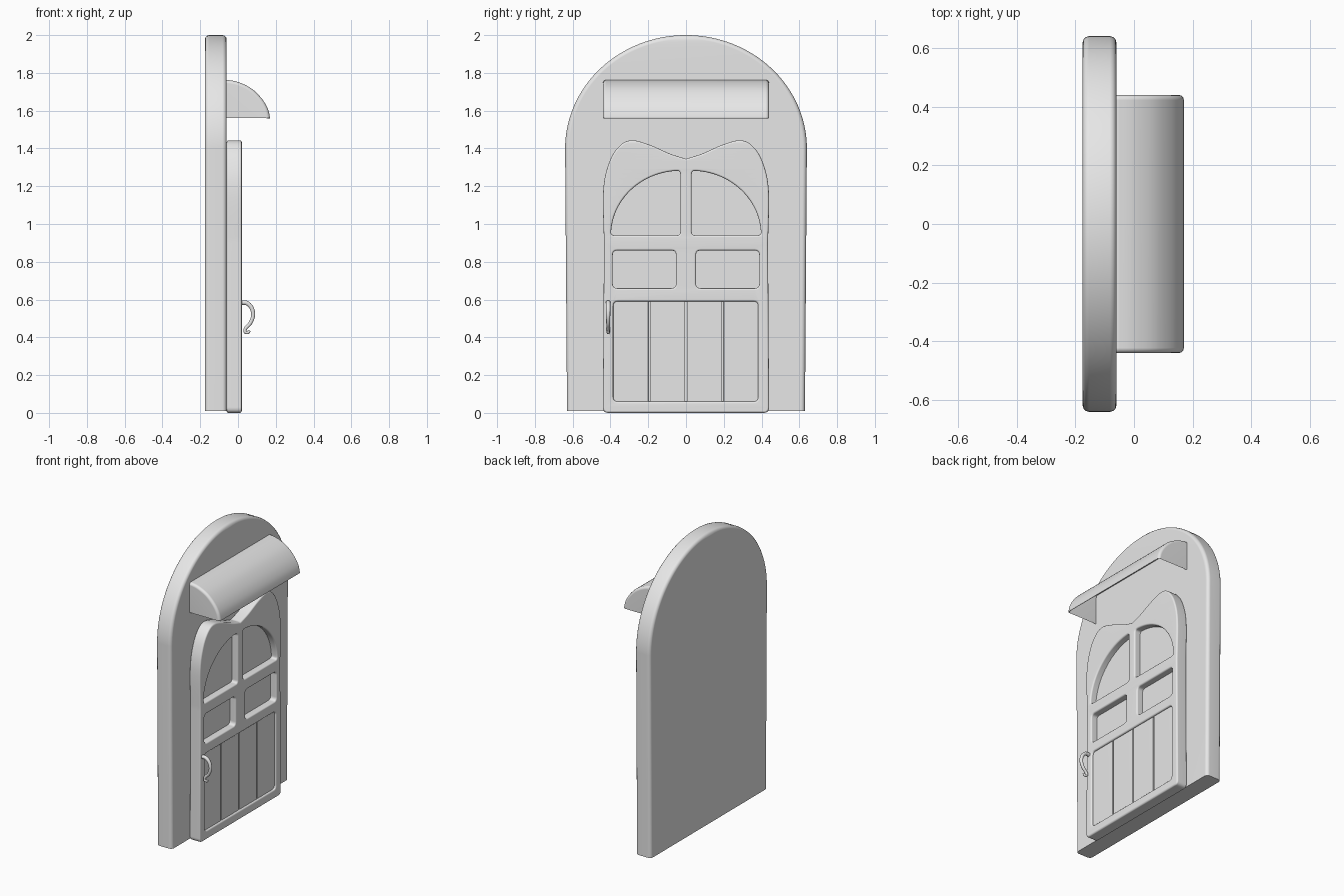
import bpy, bmesh, math
from mathutils import Matrix, Vector

cube = bpy.data.objects.get("Cube")
if cube:
    bpy.data.objects.remove(cube)

grey = bpy.data.materials.new("plain_grey")
grey.use_nodes = True
grey.diffuse_color = (0.8, 0.8, 0.8, 1)
grey.node_tree.nodes["Principled BSDF"].inputs["Base Color"].default_value = (0.8, 0.8, 0.8, 1)

# Flat outlines are drawn in (y, z); this stands them up facing +x
STAND = Matrix(((0, 0, 1, 0), (1, 0, 0, 0), (0, 1, 0, 0), (0, 0, 0, 1)))


def finish(name, bm, smooth=40):
    mesh = bpy.data.meshes.new(name)
    bm.to_mesh(mesh)
    bm.free()
    mesh.materials.clear()
    mesh.materials.append(grey)
    mesh.shade_smooth()
    mesh.set_sharp_from_angle(angle=math.radians(smooth))
    obj = bpy.data.objects.new(name, mesh)
    bpy.context.collection.objects.link(obj)
    return obj


def weighted(obj):
    mod = obj.modifiers.new("normals", 'WEIGHTED_NORMAL')
    mod.keep_sharp = True
    return obj


def smooth_path(points, steps=6):
    """Catmull-Rom path through the points."""
    p = [Vector(v) for v in points]
    p = [p[0]] + p + [p[-1]]
    out = []
    for a, b, c, d in zip(p, p[1:], p[2:], p[3:]):
        for i in range(steps):
            t = i / steps
            out.append(0.5 * (2 * b + (c - a) * t + (2 * a - 5 * b + 4 * c - d) * t ** 2
                              + (3 * b - a - 3 * c + d) * t ** 3))
    return out + [p[-1]]


def round_corners(points, r):
    """Replace each sharp corner of a closed outline by a small arc."""
    p = [Vector(v) for v in points]
    out = []
    for i, v in enumerate(p):
        a, b = p[i - 1] - v, p[(i + 1) % len(p)] - v
        if (-a).angle(b) < 1:
            out.append(v)
            continue
        start = v + a.normalized() * min(r, a.length * 0.6)
        end = v + b.normalized() * min(r, b.length * 0.6)
        for k in range(6):
            t = k / 5
            out.append(start * (1 - t) ** 2 + v * 2 * t * (1 - t) + end * t ** 2)
    return out


def grow(points, d):
    """Offset a counter-clockwise outline outward."""
    out = []
    for i, v in enumerate(points):
        a = (v - points[i - 1]).normalized()
        b = (points[(i + 1) % len(points)] - v).normalized()
        n, m = Vector((a.y, -a.x)), Vector((b.y, -b.x))
        out.append(v + (n + m) * d / (1 + n.dot(m)))
    return out


def curve_bmesh(data):
    """Evaluate a curve to a welded bmesh."""
    helper = bpy.data.objects.new("helper_curve", data)
    bpy.context.collection.objects.link(helper)
    graph = bpy.context.evaluated_depsgraph_get()
    mesh = bpy.data.meshes.new_from_object(helper.evaluated_get(graph))
    bm = bmesh.new()
    bm.from_mesh(mesh)
    bpy.data.objects.remove(helper)
    bpy.data.meshes.remove(mesh)
    bmesh.ops.remove_doubles(bm, verts=bm.verts, dist=0.0001)
    return bm


def add_poly(data, points, closed):
    spline = data.splines.new('POLY')
    spline.points.add(len(points) - 1)
    for p, v in zip(spline.points, points):
        p.co = (*v.to_3d(), 1)
    spline.use_cyclic_u = closed


def slab(outline, holes, x_back, x_front, edge):
    """Round-edged plate with holes, between two x positions."""
    data = bpy.data.curves.new("slab_outline", 'CURVE')
    data.dimensions = '2D'
    data.fill_mode = 'BOTH'
    data.bevel_depth = edge
    data.bevel_resolution = 2
    data.extrude = (x_front - x_back) / 2 - edge
    add_poly(data, grow(outline, -edge), True)
    for hole in holes:
        add_poly(data, grow(hole, edge), True)
    bm = curve_bmesh(data)
    bm.transform(Matrix.Translation(((x_front + x_back) / 2, 0, 0)) @ STAND)
    bmesh.ops.recalc_face_normals(bm, faces=bm.faces)
    return bm


def box(name, low, high, edge=0.0):
    low, high = Vector(low), Vector(high)
    bm = bmesh.new()
    bmesh.ops.create_cube(bm, size=1)
    bm.transform(Matrix.Translation((low + high) / 2) @ Matrix.Diagonal((*(high - low), 1)))
    if edge:
        bmesh.ops.bevel(bm, geom=bm.edges[:], offset=edge, segments=2, profile=0.5, affect='EDGES')
    return weighted(finish(name, bm))


def mirrored(points):
    """Mirror an outline in y, keeping it counter-clockwise."""
    return [Vector((-v.x, v.y)) for v in reversed(points)]


def rectangle(y0, y1, z0, z1):
    return round_corners([(y0, z0), (y1, z0), (y1, z1), (y0, z1)], 0.025)


# Arched wall slab, cut flat at the foot
arch = [Vector((0.64 * math.cos(math.pi * i / 64), 1.4 + 0.6 * math.sin(math.pi * i / 64)))
        for i in range(65)]
wall = slab([Vector((-0.629, -0.1)), Vector((0.629, -0.1))] + arch, [], -0.175, -0.06, 0.022)
cut = bmesh.ops.bisect_plane(wall, geom=wall.verts[:] + wall.edges[:] + wall.faces[:],
                             plane_co=(0, 0, 0.01), plane_no=(0, 0, 1), clear_inner=True)
rim = [e for e in cut["geom_cut"] if isinstance(e, bmesh.types.BMEdge)]
bmesh.ops.edgeloop_fill(wall, edges=rim)
bmesh.ops.recalc_face_normals(wall, faces=wall.faces)
weighted(finish("wall_arch", wall))

# Door leaf with a dipped top and five openings
side = [Vector((0.44, 0))] + smooth_path([(0.434, 0.9), (0.438, 1.18), (0.405, 1.33), (0.35, 1.415),
                                          (0.285, 1.443), (0.19, 1.418), (0.085, 1.372), (0, 1.345)])
leaf = round_corners(side + mirrored(side[:-1]), 0.03)
quarter = [Vector((0.03, 0.94))] + [
    Vector((0.03 + 0.367 * math.cos(math.pi * i / 40), 0.94 + 0.342 * math.sin(math.pi * i / 40)))
    for i in range(21)]
fan = round_corners(quarter, 0.02)
pane = rectangle(0.053, 0.388, 0.66, 0.86)
openings = [fan, mirrored(fan), pane, mirrored(pane), rectangle(-0.385, 0.382, 0.06, 0.59)]
weighted(finish("door_leaf", slab(leaf, openings, -0.06, 0.02, 0.01)))

# Recessed panels behind the openings
box("window_panel", (-0.06, -0.4, 0.63), (-0.025, 0.4, 1.3))
box("plank_backing", (-0.06, -0.41, 0.04), (-0.008, 0.41, 0.61))
for i in range(4):
    y = (i - 2) * 0.195
    box(f"door_plank_{i + 1}", (-0.03, y + 0.004, 0.045), (0.008, y + 0.191, 0.605), 0.004)

# Curved, hollow awning
profile = smooth_path([(-0.06, 1.763), (0, 1.752), (0.07, 1.718), (0.125, 1.665), (0.158, 1.61),
                       (0.17, 1.56)], 4) + [Vector((-0.06, 1.56))]
bm = bmesh.new()
end = bm.faces.new([bm.verts.new((v.x, -0.44, v.y)) for v in profile])
swept = bmesh.ops.extrude_face_region(bm, geom=[end])
bmesh.ops.translate(bm, vec=(0, 0.88, 0),
                    verts=[v for v in swept["geom"] if isinstance(v, bmesh.types.BMVert)])
bmesh.ops.recalc_face_normals(bm, faces=bm.faces)
bm.normal_update()
open_sides = [f for f in bm.faces if f.normal.z < -0.9 or f.normal.x < -0.9]
bmesh.ops.delete(bm, geom=open_sides, context='FACES')
corners = [e for e in bm.edges if len(e.link_faces) == 2 and abs(e.verts[0].co.y - e.verts[1].co.y) < 0.01]
bmesh.ops.bevel(bm, geom=corners, offset=0.018, segments=3, profile=0.5, affect='EDGES')
awning = finish("awning", bm)
shell = awning.modifiers.new("shell", 'SOLIDIFY')
shell.thickness = 0.005
shell.offset = -1
weighted(awning)

# Hooked door handle
hook = bpy.data.curves.new("handle_path", 'CURVE')
hook.dimensions = '3D'
hook.bevel_depth = 0.012
hook.bevel_resolution = 3
hook.use_fill_caps = True
add_poly(hook, smooth_path([(0.01, -0.412, 0.582), (0.045, -0.412, 0.582), (0.072, -0.412, 0.556),
                            (0.08, -0.412, 0.515), (0.065, -0.412, 0.475), (0.04, -0.412, 0.447),
                            (0.038, -0.412, 0.428), (0.053, -0.412, 0.425), (0.06, -0.412, 0.436)]), False)
count = len(hook.splines[0].points)
for i, p in enumerate(hook.splines[0].points):
    p.radius = 1.1 - 0.5 * i / count
finish("door_handle", curve_bmesh(hook), 50)
